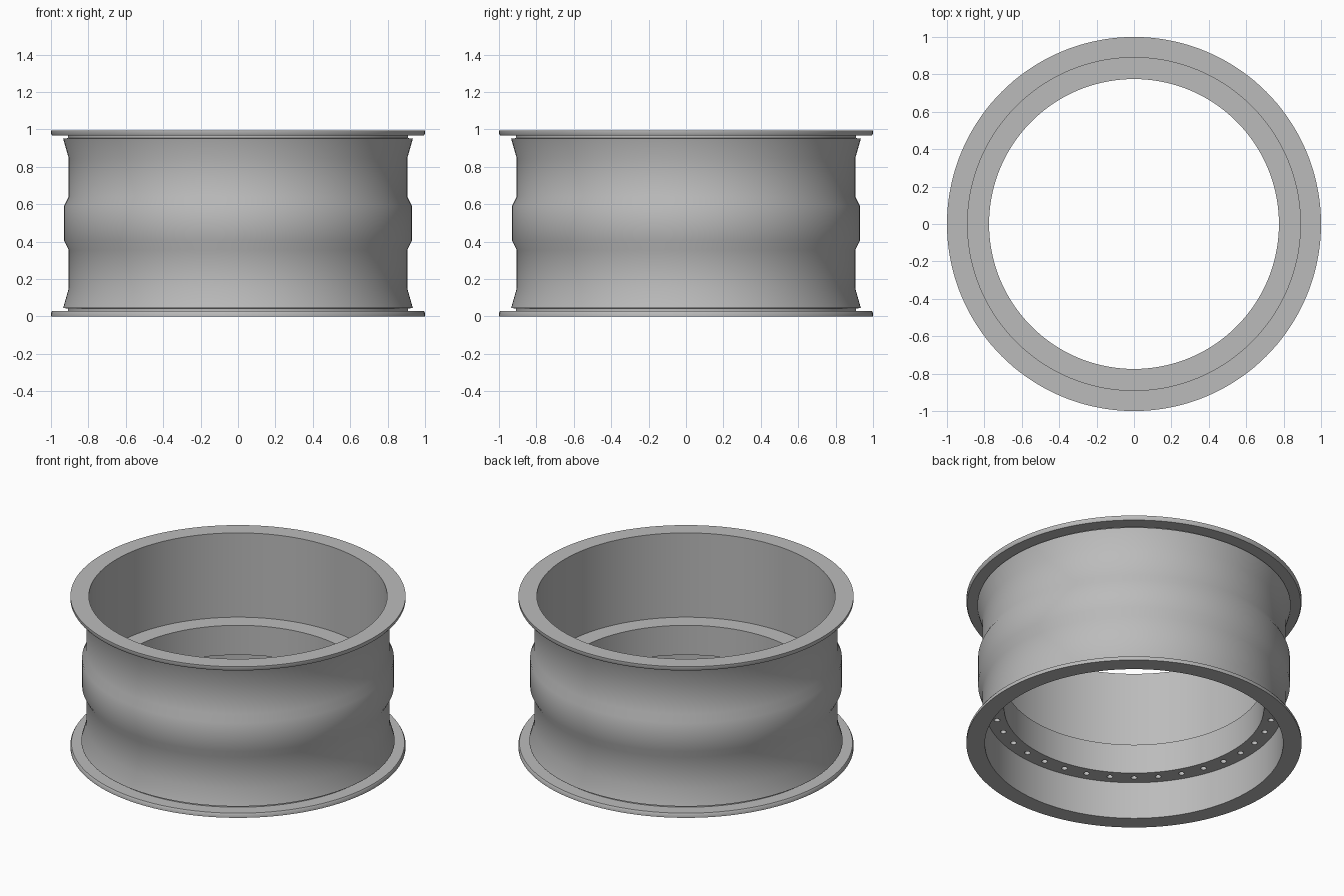
import bpy, bmesh
from math import cos, sin, radians, tau

SEGMENTS = 144
HOLES = 36
HEIGHT = 0.995

cube = bpy.data.objects.get("Cube")
if cube:
    bpy.data.objects.remove(cube, do_unlink=True)

# Bare metal
metal = bpy.data.materials.new("grey metal")
metal.use_nodes = True
colour = (0.5, 0.5, 0.5, 1)
metal.diffuse_color = colour
metal.node_tree.nodes["Principled BSDF"].inputs["Base Color"].default_value = colour


def add_object(name, bm):
    bmesh.ops.recalc_face_normals(bm, faces=bm.faces)
    mesh = bpy.data.meshes.new(name)
    bm.to_mesh(mesh)
    bm.free()
    mesh.materials.append(metal)
    obj = bpy.data.objects.new(name, mesh)
    bpy.context.collection.objects.link(obj)
    return obj


def lathe(name, profile):
    """Turn a closed (radius, height) profile around the z axis."""
    bm = bmesh.new()
    verts = [bm.verts.new((r, 0, z)) for r, z in profile]
    edges = [bm.edges.new((verts[i - 1], verts[i])) for i in range(len(verts))]
    bmesh.ops.spin(bm, geom=verts + edges, cent=(0, 0, 0), axis=(0, 0, 1),
                   angle=tau, steps=SEGMENTS, use_merge=True)
    bmesh.ops.remove_doubles(bm, verts=bm.verts, dist=0.0005)
    return add_object(name, bm)


def activate(obj):
    bpy.ops.object.select_all(action="DESELECT")
    obj.select_set(True)
    bpy.context.view_layer.objects.active = obj


# Barrel: lip, neck, flared bead seat and raised centre band, mirrored in height
lower = [(0.89, 0), (1, 0), (1, 0.018), (0.994, 0.028), (0.91, 0.028),
         (0.91, 0.042), (0.935, 0.045), (0.905, 0.15), (0.905, 0.355),
         (0.93, 0.405)]
upper = [(r, HEIGHT - z) for r, z in reversed(lower)]
barrel = lathe("rim_barrel", lower + upper)

# Mounting flange: thick ring set into the bore
flange = lathe("mounting_flange",
               [(0.775, 0.245), (0.9, 0.245), (0.9, 0.44), (0.775, 0.44)])

# Blind bolt holes in the underside of the flange
bm = bmesh.new()
for i in range(HOLES):
    a = radians(360 / HOLES * i)
    made = bmesh.ops.create_cone(bm, cap_ends=True, segments=16, radius1=0.018,
                                 radius2=0.018, depth=0.2)
    bmesh.ops.translate(bm, verts=made["verts"],
                        vec=(0.83 * cos(a), 0.83 * sin(a), 0.245))
cutter = add_object("bolt_hole_cutter", bm)
cutter.hide_render = True
cut = flange.modifiers.new("bolt holes", "BOOLEAN")
cut.operation = "DIFFERENCE"
cut.solver = "EXACT"
cut.object = cutter
activate(flange)
bpy.ops.object.modifier_apply(modifier=cut.name)
bpy.data.objects.remove(cutter, do_unlink=True)

# Smooth turned surfaces, sharp machined edges
for obj in (barrel, flange):
    activate(obj)
    bpy.ops.object.shade_smooth_by_angle(angle=radians(32))
